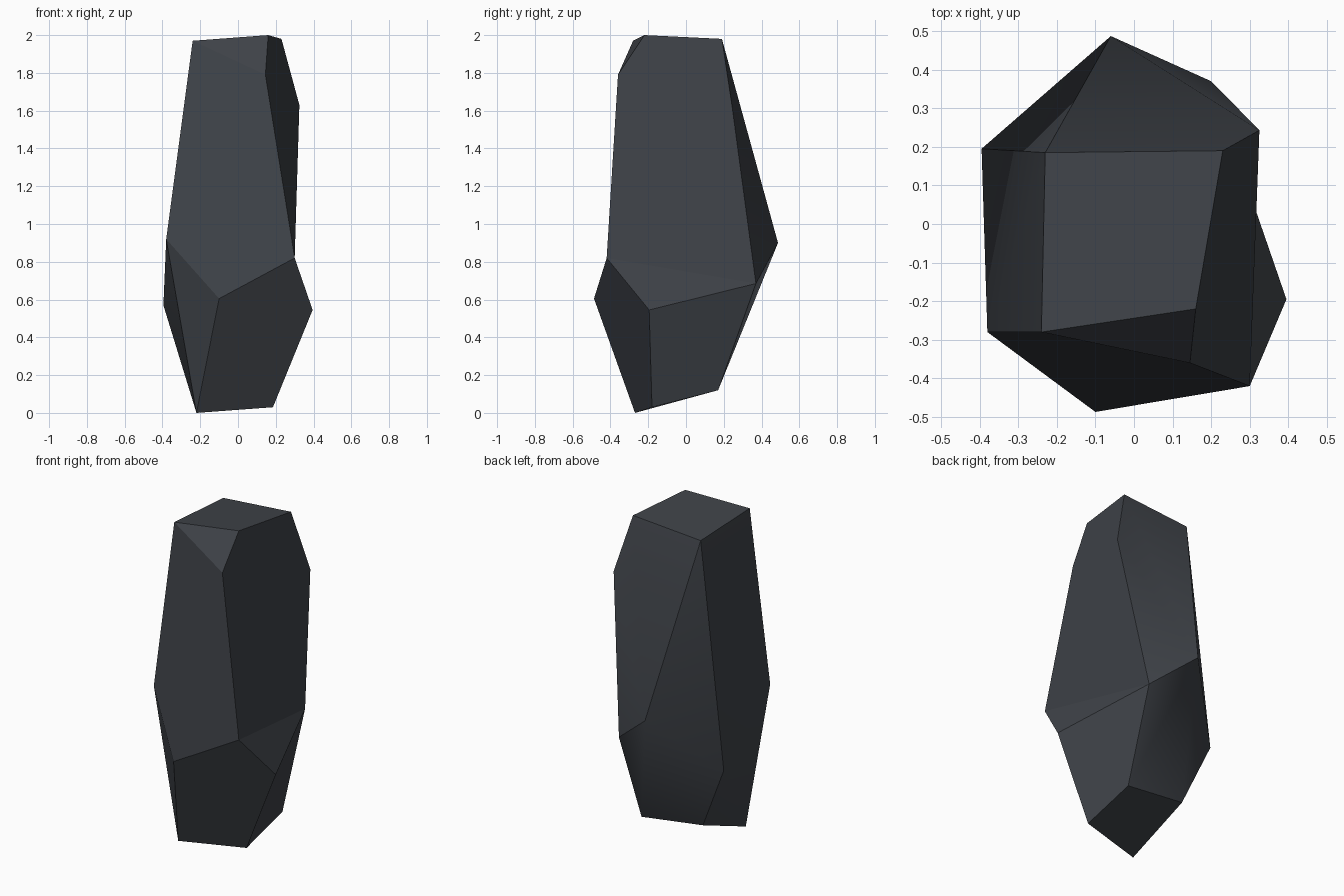
import bpy
import bmesh
import math
from mathutils import Vector

cube = bpy.data.objects.get("Cube")
if cube:
    bpy.data.objects.remove(cube, do_unlink=True)

# Single slate colour
SLATE = (0.05, 0.056, 0.066, 1.0)
slate = bpy.data.materials.new("dark slate")
slate.use_nodes = True
slate.diffuse_color = SLATE
shader = next(n for n in slate.node_tree.nodes if n.type == "BSDF_PRINCIPLED")
shader.inputs["Base Color"].default_value = SLATE
shader.inputs["Roughness"].default_value = 0.9

# Corners of the chiselled stone, from the crown down to the foot
corners = {
    "crown_front_right": (-.24, -.28, 1.97),
    "crown_front_left": (.16, -.22, 2),
    "crown_back_left": (.23, .19, 1.98),
    "crown_back_right": (-.23, .185, 1.945),
    "chip": (.145, -.36, 1.79),
    "shoulder": (.325, .243, 1.63),
    "waist_front_left": (.3, -.42, .82),
    "waist_front": (-.1, -.487, .605),
    "waist_front_right": (-.38, -.28, .92),
    "waist_left": (.395, -.195, .545),
    "waist_back_left": (.2, .37, .685),
    "waist_back": (-.06, .487, .9),
    "waist_right": (-.395, .195, .57),
    "foot_front_right": (-.22, -.27, 0),
    "foot_front_left": (.185, -.18, .03),
    "foot_back_left": (.185, .17, .12),
    "foot_back_right": (-.223, .153, .17),
}

# Facets, each named by the corners around it
facets = [
    # crown and its chipped corner
    "crown_front_right crown_front_left crown_back_left crown_back_right",
    "crown_front_right chip crown_front_left",
    # long upper sides
    "crown_front_right waist_front_right waist_front waist_front_left chip",
    "chip waist_front_left waist_back_left shoulder crown_back_left crown_front_left",
    "crown_back_left shoulder waist_back crown_back_right",
    "shoulder waist_back_left waist_back",
    "crown_back_right waist_back waist_right",
    "crown_back_right waist_right waist_front_right crown_front_right",
    # tapering lower sides
    "waist_front_left waist_left waist_back_left",
    "waist_front foot_front_right foot_front_left waist_left waist_front_left",
    "waist_front_right foot_front_right waist_front",
    "waist_front_right waist_right foot_front_right",
    "waist_right foot_back_right foot_front_right",
    "waist_right waist_back foot_back_right",
    "waist_back waist_back_left foot_back_left foot_back_right",
    "waist_back_left waist_left foot_front_left foot_back_left",
    # underside
    "foot_front_right foot_back_right foot_back_left foot_front_left",
]

bm = bmesh.new()
verts = {name: bm.verts.new(Vector(co)) for name, co in corners.items()}
for facet in facets:
    bm.faces.new([verts[name] for name in facet.split()])
bmesh.ops.recalc_face_normals(bm, faces=bm.faces)

mesh = bpy.data.meshes.new("stone")
bm.to_mesh(mesh)
bm.free()
mesh.materials.append(slate)
stone = bpy.data.objects.new("stone", mesh)
bpy.context.collection.objects.link(stone)

# Crisp facet edges, with only the gentlest folds softened
bpy.ops.object.select_all(action="DESELECT")
stone.select_set(True)
bpy.context.view_layer.objects.active = stone
bpy.ops.object.shade_smooth_by_angle(angle=math.radians(28))
